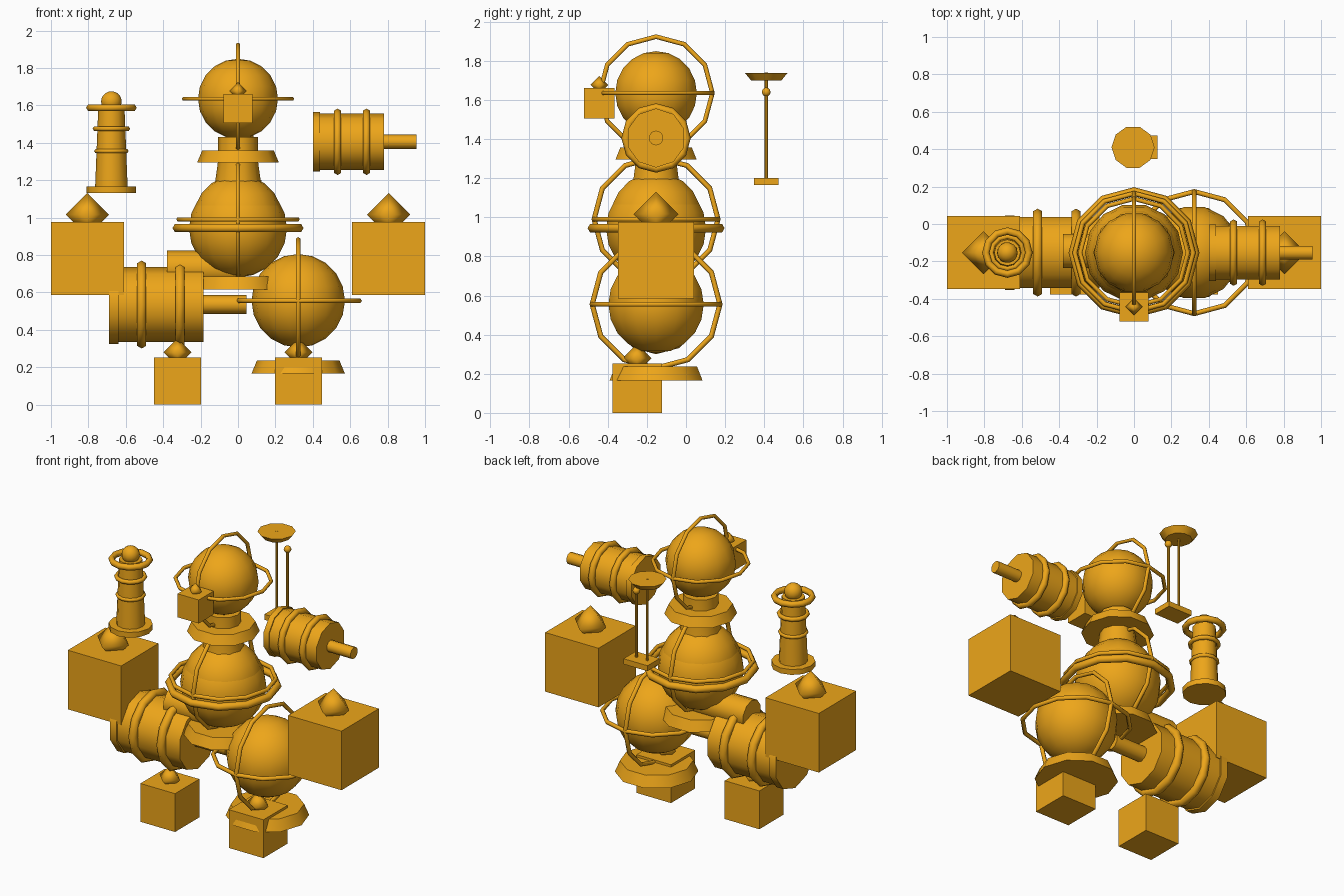
import bpy, bmesh
from math import sin, cos, pi, radians

if "Cube" in bpy.data.objects:
    bpy.data.objects.remove(bpy.data.objects["Cube"])

mat = bpy.data.materials.new("amber")
mat.diffuse_color = (0.85, 0.38, 0.01, 1)
mat.use_nodes = True
mat.node_tree.nodes["Principled BSDF"].inputs["Base Color"].default_value = mat.diffuse_color
Y = -0.153          # depth of the figure's main plane


def finish(name, bm, loc, angle):
    bmesh.ops.remove_doubles(bm, verts=bm.verts, dist=1e-5)
    bmesh.ops.recalc_face_normals(bm, faces=bm.faces)
    me = bpy.data.meshes.new(name)
    bm.to_mesh(me)
    bm.free()
    me.materials.append(mat)
    ob = bpy.data.objects.new(name, me)
    ob.location = loc
    bpy.context.collection.objects.link(ob)
    if angle:
        bpy.ops.object.select_all(action='DESELECT')
        ob.select_set(True)
        bpy.context.view_layer.objects.active = ob
        bpy.ops.object.shade_smooth_by_angle(angle=radians(angle))
    return ob


def lathe(name, profile, loc, n=10, axis='z', closed=False, angle=40):
    """Revolve (radius, height) points about z or x."""
    bm = bmesh.new()
    rows = []
    for r, h in profile:
        r = max(r, 1e-7)
        row = []
        for k in range(n):
            a, b = r * cos(2 * pi * k / n), r * sin(2 * pi * k / n)
            row.append(bm.verts.new((a, b, h) if axis == 'z' else (h, b, a)))
        rows.append(row)
    pairs = list(zip(rows, rows[1:]))
    if closed:
        pairs.append((rows[-1], rows[0]))
    for lo, hi in pairs:
        for k in range(n):
            j = (k + 1) % n
            bm.faces.new((lo[k], lo[j], hi[j], hi[k]))
    if not closed:
        for row, (r, h) in ((rows[0], profile[0]), (rows[-1], profile[-1])):
            if r > 1e-4:
                bm.faces.new(row)
    return finish(name, bm, loc, angle)


def ball(name, r, loc, n=14, bands=10):
    pts = [(r * sin(pi * i / bands), -r * cos(pi * i / bands)) for i in range(bands + 1)]
    return lathe(name, pts, loc, n, angle=60)


def ring(name, outer, tube, loc, axis='z', n=12):
    pts = [(outer - tube + tube * cos(pi * i / 3), tube * sin(pi * i / 3)) for i in range(6)]
    return lathe(name, pts, loc, n, axis, True, 65)


def box(name, size, loc):
    bm = bmesh.new()
    bmesh.ops.create_cube(bm, size=1)
    bmesh.ops.scale(bm, vec=size, verts=bm.verts)
    return finish(name, bm, loc, 0)


def globe(name, r, ring_r, base_r, loc):
    """Sphere with equator and meridian hoops over a tapered base disc."""
    x, y, z = loc
    ball(name + "_sphere", r, loc)
    t = ring_r * 0.04
    ring(name + "_equator", ring_r, t, loc)
    ring(name + "_meridian", ring_r, t, loc, 'x')
    b = base_r / 0.25
    lathe(name + "_base", [(base_r, -0.39 * b), (base_r * 0.88, -0.318 * b)], loc)


def barrel(name, s, loc):
    """Ribbed drum lying along x, with an end cap and a shaft."""
    lathe(name + "_drum", [(0.2 * s, -0.22 * s), (0.2 * s, 0.25 * s)], loc, 10, 'x')
    lathe(name + "_cap", [(0.21 * s, -0.255 * s), (0.21 * s, -0.205 * s)], loc, 10, 'x')
    lathe(name + "_shaft", [(0.05 * s, 0.24 * s), (0.05 * s, 0.48 * s)], loc, 10, 'x')
    for i, dx in enumerate((-0.08, 0.125)):
        ring(f"{name}_rib_{i}", 0.235 * s, 0.028 * s,
             (loc[0] + dx * s, loc[1], loc[2]), 'x')


def gem_box(name, size, loc):
    """Cube with an octahedral gem set in its top."""
    box(name, (size,) * 3, loc)
    r = size * 0.295
    lathe(name + "_gem", [(0, -r), (r, 0), (0, r)],
          (loc[0], loc[1], loc[2] + size * 0.605), 4, angle=75)


# Globes: head, torso core and hip
globe("head", 0.214, 0.3, 0.218, (0, Y, 1.635))
globe("torso_core", 0.24, 0.33, 0.24, (0, Y, 0.99))
globe("hip", 0.25, 0.34, 0.25, (0.322, Y, 0.555))

# Torso sphere with thick belt, and neck
ball("torso", 0.262, (0, Y, 0.942))
ring("torso_belt", 0.35, 0.024, (0, Y, 0.944))
lathe("neck", [(0.125, 1.17), (0.107, 1.3), (0.107, 1.43)], (0, Y, 0))

# Barrels: thigh and arm, plus the connecting axle
barrel("thigh", 1.0, (-0.435, Y, 0.535))
barrel("arm", 0.755, (0.593, Y, 1.405))
lathe("pelvis_axle", [(0.095, -0.38), (0.095, 0.0)], (0, -0.145, 0.73), 10, 'x')

# Gem boxes: shoulders, feet and nose
for side, s in (("left", -1), ("right", 1)):
    gem_box(side + "_shoulder", 0.39, (0.805 * s, Y, 0.78))
    gem_box(side + "_foot", 0.253, (0.323 * s, -0.25, 0.1265))
gem_box("nose", 0.155, (0, -0.443, 1.583))

# Tower floating over the left shoulder
tx = -0.677
lathe("tower_foot", [(0.132, 1.13), (0.132, 1.165)], (tx, Y, 0), 12)
lathe("tower_column", [(0.087, 1.16), (0.07, 1.59)], (tx, Y, 0), 12)
for i, (z, r, t) in enumerate(((1.355, 0.092, 0.012), (1.475, 0.1, 0.014), (1.587, 0.135, 0.02))):
    ring(f"tower_ring_{i}", r, t, (tx, Y, z))
ball("tower_finial", 0.055, (tx, Y, 1.62))

# Twin mast floating behind the head
box("mast_plate", (0.175, 0.127, 0.036), (0.0375, 0.41, 1.183))
lathe("mast_dish_stem", [(0.008, 1.19), (0.008, 1.74)], (-0.005, 0.41, 0), 8)
lathe("mast_dish", [(0.082, 1.7), (0.115, 1.738)], (-0.005, 0.41, 0))
lathe("mast_ball_stem", [(0.008, 1.19), (0.008, 1.63)], (0.075, 0.41, 0), 8)
ball("mast_ball", 0.023, (0.075, 0.41, 1.64), 10, 8)
